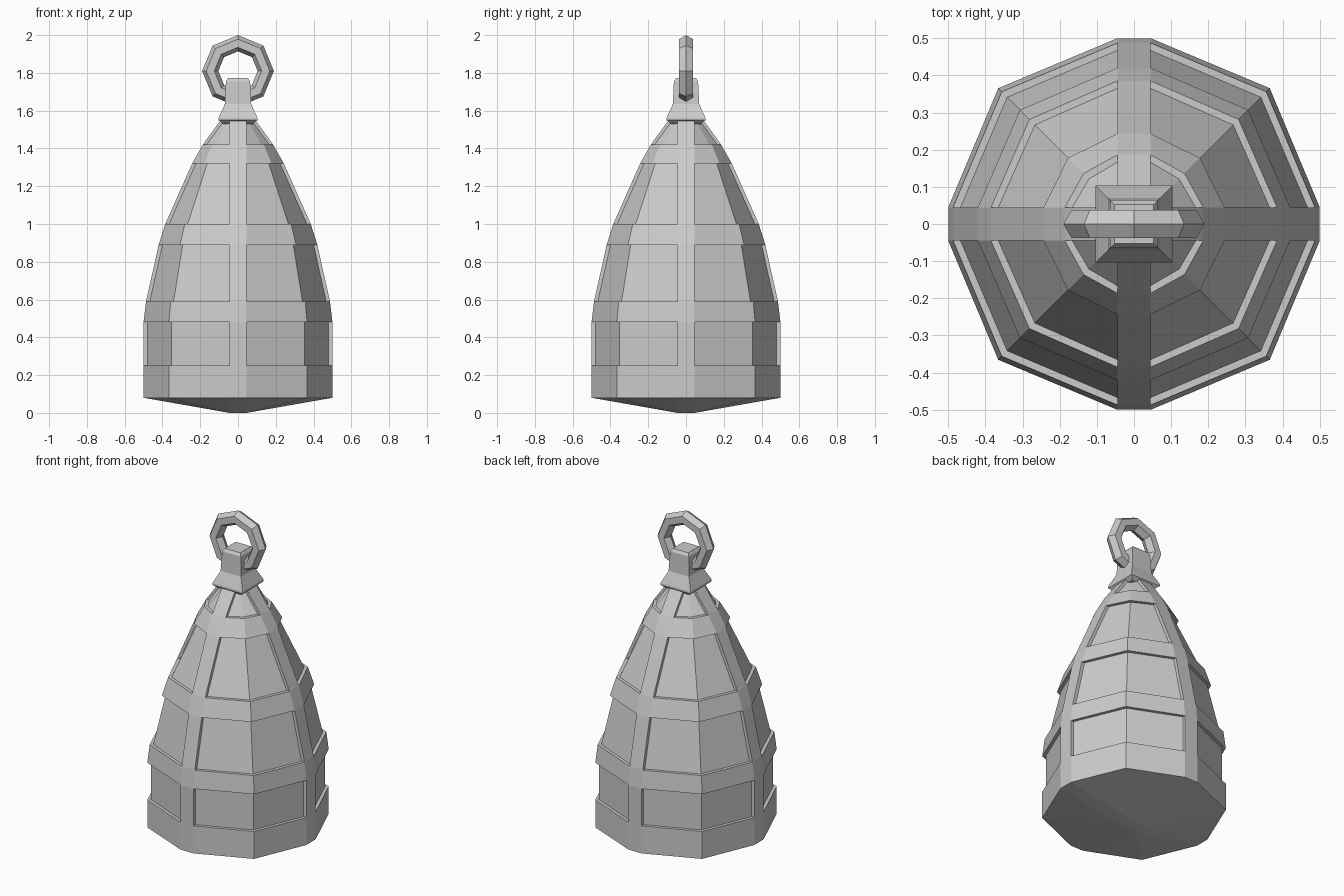
import bpy, bmesh
from math import pi

if "Cube" in bpy.data.objects:
    bpy.data.objects.remove(bpy.data.objects["Cube"])

W = 0.045          # half width of the vertical ribs
DEPTH = 0.02       # panel recess
CORNER = 0.731     # diagonal corner position relative to the radius

# (height, radius) of the outer shell
PROFILE = [(0.08, 0.5), (0.25, 0.5), (0.48, 0.5), (0.59, 0.487), (0.89, 0.42),
           (1.0, 0.385), (1.32, 0.243), (1.42, 0.186), (1.55, 0.092)]
PANELS = (1, 3, 5, 7)   # profile spans that hold recessed panels


def finish(bm, name):
    bmesh.ops.recalc_face_normals(bm, faces=bm.faces[:])
    mesh = bpy.data.meshes.new(name)
    bm.to_mesh(mesh)
    bm.free()
    ob = bpy.data.objects.new(name, mesh)
    bpy.context.collection.objects.link(ob)
    return ob


def loft(bm, rings):
    """Skin a list of vertex rings, returning the quads span by span."""
    spans = []
    for a, b in zip(rings, rings[1:]):
        n = len(a)
        spans.append([bm.faces.new((a[i], a[(i + 1) % n], b[(i + 1) % n], b[i]))
                      for i in range(n)])
    return spans


def shell_ring(bm, z, r):
    """Twelve points: a rib edge, a diagonal corner and a rib edge per quarter."""
    pts, k = [], r * CORNER
    quarter = [(r, W), (k, k), (W, r)]
    for c, s in ((1, 0), (0, 1), (-1, 0), (0, -1)):
        pts += [bm.verts.new((x * c - y * s, x * s + y * c, z)) for x, y in quarter]
    return pts


# Faceted body with recessed panels between bands and ribs
bm = bmesh.new()
rings = [shell_ring(bm, z, r) for z, r in PROFILE]
spans = loft(bm, rings)
bm.faces.new(rings[-1])
# Shallow pointed underside
foot = [bm.verts.new((x * W, y * W, 0)) for x, y in ((1, 1), (-1, 1), (-1, -1), (1, -1))]
bm.faces.new(foot)
base = rings[0]
for q in range(4):
    i = q * 3
    bm.faces.new((base[i], base[i + 1], foot[q]))
    bm.faces.new((base[i + 1], base[i + 2], foot[q]))
    bm.faces.new((base[i + 2], base[(i + 3) % 12], foot[(q + 1) % 4], foot[q]))
bmesh.ops.recalc_face_normals(bm, faces=bm.faces[:])
for s in PANELS:
    for q in range(4):
        faces = [spans[s][q * 3], spans[s][q * 3 + 1]]
        out = bmesh.ops.extrude_face_region(bm, geom=faces)["geom"]
        for v in [g for g in out if isinstance(g, bmesh.types.BMVert)]:
            ax, ay = abs(v.co.x), abs(v.co.y)
            both = abs(ax - ay) < 1e-4
            step = DEPTH * CORNER if both else DEPTH
            if both or ax > ay:
                v.co.x *= 1 - step / ax
            if both or ay > ax:
                v.co.y *= 1 - step / ay
        old = [f for f in faces if f.is_valid]
        if old:
            bmesh.ops.delete(bm, geom=old, context='FACES_ONLY')
finish(bm, "body")

# Square flared cap and neck
bm = bmesh.new()
rings = [[bm.verts.new((x * h, y * h, z)) for x, y in ((1, 1), (-1, 1), (-1, -1), (1, -1))]
         for z, h in ((1.53, 0.08), (1.55, 0.103), (1.562, 0.103), (1.635, 0.07),
                      (1.755, 0.064), (1.772, 0.053))]
loft(bm, rings)
bm.faces.new(rings[0])
bm.faces.new(rings[-1])
finish(bm, "cap_neck")

# Hanging ring
bpy.ops.mesh.primitive_torus_add(major_segments=8, minor_segments=6, major_radius=0.147,
                                 minor_radius=0.043, location=(0, 0, 1.81),
                                 rotation=(pi / 2, 0, 0))
bpy.context.object.name = "hanging_ring"
bpy.ops.object.shade_flat()
